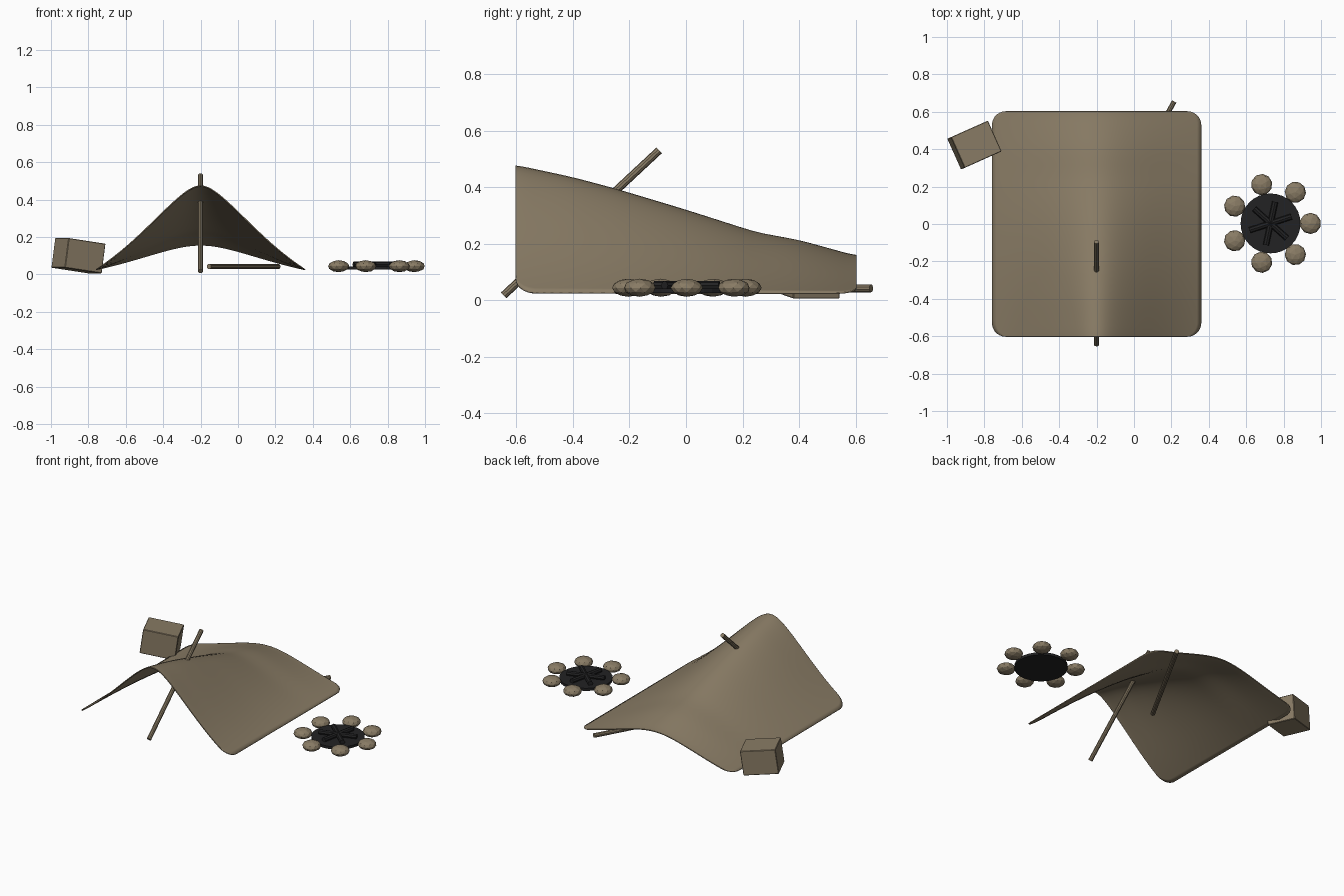
import bpy, bmesh, math
from mathutils import Vector, Matrix

cube = bpy.data.objects.get("Cube")
if cube:
    bpy.data.objects.remove(cube, do_unlink=True)


def material(name, color):
    m = bpy.data.materials.new(name)
    m.use_nodes = True
    m.diffuse_color = (*color, 1)
    bsdf = next(n for n in m.node_tree.nodes if n.type == 'BSDF_PRINCIPLED')
    bsdf.inputs["Base Color"].default_value = (*color, 1)
    return m


TAN = material("dusty tan", (0.25, 0.2, 0.13))
CHAR = material("charcoal", (0.016, 0.016, 0.017))


def add(name, bm, mat, smooth=False):
    mesh = bpy.data.meshes.new(name)
    bmesh.ops.recalc_face_normals(bm, faces=bm.faces)
    for f in bm.faces:
        f.smooth = smooth
    bm.to_mesh(mesh)
    bm.free()
    mesh.materials.append(mat)
    obj = bpy.data.objects.new(name, mesh)
    bpy.context.collection.objects.link(obj)
    return obj


def rod(name, a, b, radius, mat, sides=10):
    a, b = Vector(a), Vector(b)
    turn = (b - a).to_track_quat('Z', 'Y').to_matrix().to_4x4()
    bm = bmesh.new()
    bmesh.ops.create_cone(bm, cap_ends=True, segments=sides, radius1=radius,
                          radius2=radius, depth=(b - a).length,
                          matrix=Matrix.Translation((a + b) / 2) @ turn)
    return add(name, bm, mat)


# Draped canopy: a rounded sheet whose ridge falls towards the back
RIDGE = [(-0.61, 0.48), (-0.4, 0.435), (-0.25, 0.395), (0, 0.32),
         (0.25, 0.24), (0.4, 0.213), (0.61, 0.155)]


def ridge_height(y):
    for (y0, z0), (y1, z1) in zip(RIDGE, RIDGE[1:]):
        if y <= y1:
            return z0 + (z1 - z0) * (y - y0) / (y1 - y0)
    return RIDGE[-1][1]


def ridge_smooth(y):
    return sum(ridge_height(max(-0.605, min(0.605, y + d * 0.02)))
               for d in range(-2, 3)) / 5


def cloth_height(x, y):
    u = min(1, abs(x) / 0.56)
    e = 0.15 + 0.15 * (y + 0.6) / 1.2
    top = math.sqrt(1 + e * e)
    s = (top - math.sqrt(u * u + e * e)) / (top - e)
    s -= 0.1 * u * math.sin(math.pi * u)
    return 0.028 + (ridge_smooth(y) - 0.028) * s


bm = bmesh.new()
ROWS, COLS, ROUND = 40, 48, 0.075
rows = []
for j in range(ROWS + 1):
    y = 0.603 * math.sin(math.pi * (j / ROWS - 0.5))
    d = max(0, abs(y) - (0.603 - ROUND))
    half = 0.56 - ROUND + math.sqrt(max(0, ROUND ** 2 - d * d))
    row = []
    for i in range(COLS + 1):
        x = half * (2 * i / COLS - 1)
        row.append(bm.verts.new((x - 0.2, y, cloth_height(x, y))))
    rows.append(row)
for r0, r1 in zip(rows, rows[1:]):
    for i in range(COLS):
        bm.faces.new((r0[i], r0[i + 1], r1[i + 1], r1[i]))
canopy = add("canopy", bm, TAN, smooth=True)
solid = canopy.modifiers.new("thickness", 'SOLIDIFY')
solid.thickness = 0.006

# Leaning front pole, and the pole lying under the back edge
rod("front_pole", (-0.2, -0.645, 0.017), (-0.2, -0.095, 0.53), 0.014, TAN)
rod("ground_pole", (-0.155, -0.01, 0.042), (0.215, 0.655, 0.042), 0.014, TAN)

# Tilted crate by the back corner
bm = bmesh.new()
bmesh.ops.create_cube(bm, size=1, matrix=(
    Matrix.Translation((-0.853, 0.422, 0.1))
    @ Matrix.Rotation(math.radians(24), 4, 'Z')
    @ Matrix.Rotation(math.radians(8), 4, 'Y')
    @ Matrix.Diagonal((0.218, 0.18, 0.16, 1))))
bmesh.ops.bevel(bm, geom=bm.edges[:], offset=0.003, segments=1, affect='EDGES')
add("crate", bm, TAN)

# Fire pit: ash bed, crossed logs and a ring of seven stones
PIT = Vector((0.73, 0.003, 0))
rod("ash_bed", PIT + Vector((0, 0, 0.025)), PIT + Vector((0, 0, 0.042)),
    0.16, CHAR, 32)
for n, angle in enumerate((78, 18, -42)):
    a = math.radians(angle)
    arm = Vector((math.cos(a), math.sin(a), 0)) * 0.118
    mid = PIT + Vector((0, 0, 0.052))
    rod(f"log_{n + 1}", mid - arm, mid + arm, 0.016, CHAR, 8)
for n in range(7):
    a = math.tau * n / 7
    bm = bmesh.new()
    bmesh.ops.create_icosphere(bm, subdivisions=2, radius=0.057, matrix=(
        Matrix.Translation(PIT + Vector((0.213 * math.cos(a), 0.213 * math.sin(a), 0.044)))
        @ Matrix.Rotation(a, 4, 'Z') @ Matrix.Diagonal((1, 1, 0.56, 1))))
    add(f"stone_{n + 1}", bm, TAN)
